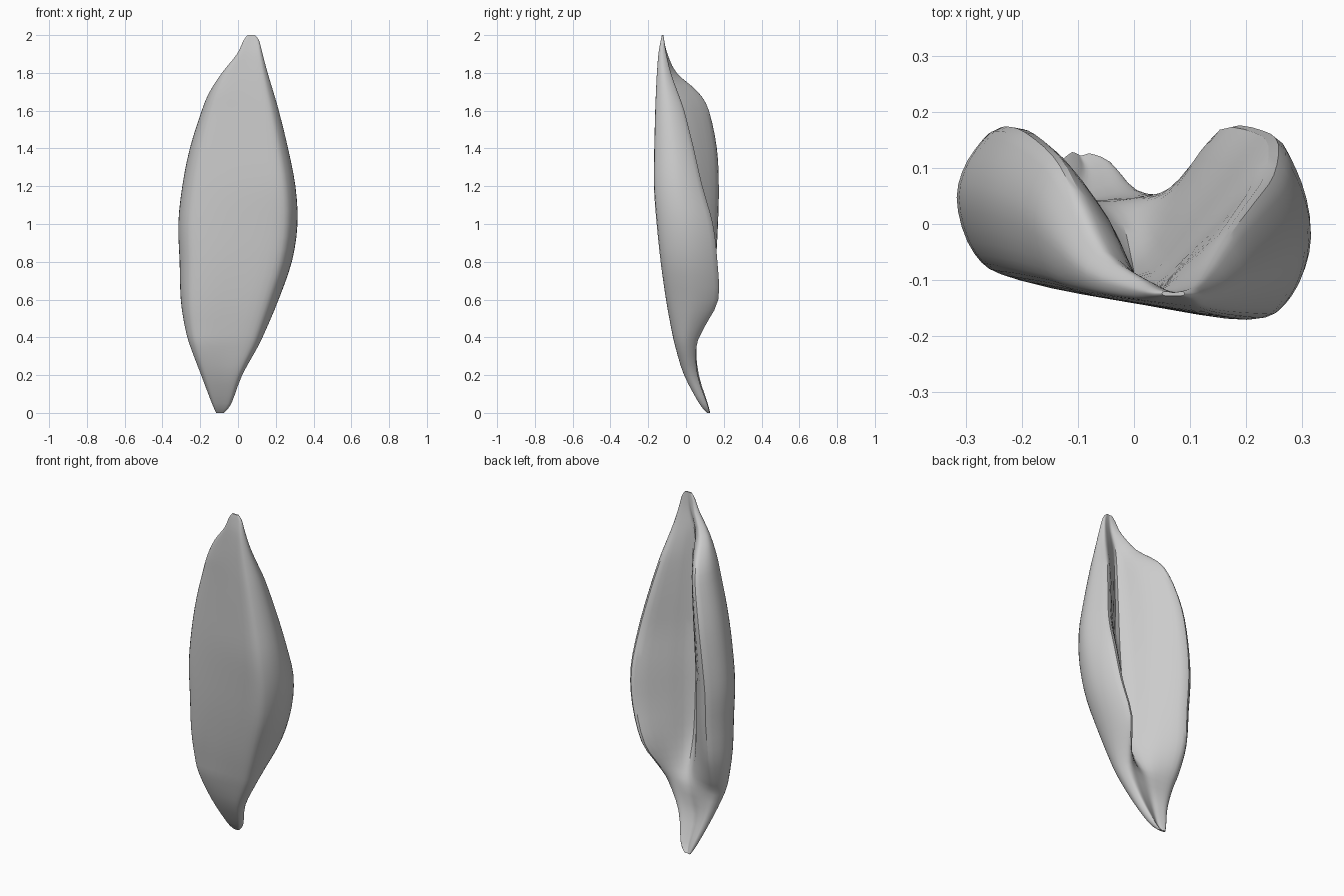
import bpy, bmesh

if "Cube" in bpy.data.objects:
    bpy.data.objects.remove(bpy.data.objects["Cube"])

# Stations up the pod: z, left x, right x, front-left y, front-right y,
# left crest y, right crest y, groove x, groove y
ROWS = [
    (0.00, -.115, -.075, .115, .112, .128, .126, -.095, .122),
    (0.05, -.138, -.035, .075, .070, .115, .112, -.085, .095),
    (0.20, -.195, .022, .000, -.010, .068, .062, -.090, .045),
    (0.35, -.252, .105, -.048, -.056, .055, .055, -.050, .040),
    (0.45, -.280, .152, -.062, -.078, .090, .095, -.020, .000),
    (0.60, -.303, .215, -.078, -.105, .135, .168, -.005, -.060),
    (0.80, -.309, .285, -.092, -.134, .155, .163, .000, -.085),
    (1.00, -.316, .315, -.098, -.155, .166, .140, .005, -.095),
    (1.20, -.295, .304, -.103, -.170, .170, .085, .010, -.105),
    (1.40, -.255, .265, -.107, -.168, .160, .040, .015, -.109),
    (1.60, -.192, .216, -.115, -.163, .118, -.010, .020, -.114),
    (1.70, -.150, .187, -.122, -.159, .060, -.045, .022, -.117),
    (1.80, -.085, .157, -.129, -.154, -.050, -.080, .030, -.119),
    (1.90, -.005, .130, -.136, -.146, -.098, -.104, .060, -.120),
    (1.97, .028, .112, -.132, -.134, -.115, -.115, .070, -.121),
    (2.00, .050, .090, -.128, -.128, -.120, -.120, .070, -.122),
]


def spline(a, b, c, d, t):
    """Catmull-Rom blend of four tuples."""
    return tuple(q + .5 * t * (r - p + t * (2*p - 5*q + 4*r - s + t * (3*(q - r) + s - p)))
                 for p, q, r, s in zip(a, b, c, d))


def mix(a, b, t):
    return a + (b - a) * t


def section(row, steps=4):
    """Kidney-shaped ring: two rolled lobes with a groove between them."""
    z, xl, xr, fl, fr, cl, cr, gx, gy = row
    w = xr - xl
    pts = [
        (xl, mix(fl, cl, .55)), (xl + .05 * w, mix(fl, cl, .87)),
        (xl + .15 * w, cl),
        (mix(xl, gx, .68), mix(gy, cl, .55)), (gx, gy),
        (mix(xr, gx, .62), mix(gy, cr, .45)),
        (xr - .12 * w, cr), (xr - .04 * w, mix(fr, cr, .85)),
        (xr, mix(fr, cr, .48)), (xr - .05 * w, mix(fr, cr, .14)),
        (xr - .16 * w, fr),
        (mix(xl, xr, .52), mix(fl, fr, .6)), (xl + .17 * w, fl),
        (xl + .05 * w, mix(fl, cl, .17)),
    ]
    n = len(pts)
    return [(*spline(pts[i - 1], pts[i], pts[(i + 1) % n], pts[(i + 2) % n], k / steps), z)
            for i in range(n) for k in range(steps)]


# Smooth stations between the given ones
stations = []
last = len(ROWS) - 1
for i in range(last):
    quad = [ROWS[max(0, min(last, i + k))] for k in (-1, 0, 1, 2)]
    stations += [spline(*quad, k / 3) for k in range(3)]
stations.append(ROWS[-1])

# Loft the rings into a closed husk
bm = bmesh.new()
rings = [[bm.verts.new(p) for p in section(s)] for s in stations]
for low, high in zip(rings, rings[1:]):
    for i in range(len(low)):
        bm.faces.new((low[i - 1], low[i], high[i], high[i - 1]))
bm.faces.new(rings[0])
bm.faces.new(rings[-1])
bmesh.ops.recalc_face_normals(bm, faces=bm.faces)

mesh = bpy.data.meshes.new("seed_husk")
bm.to_mesh(mesh)
bm.free()
husk = bpy.data.objects.new("seed_husk", mesh)
bpy.context.collection.objects.link(husk)
bpy.context.view_layer.objects.active = husk
husk.select_set(True)
bpy.ops.object.shade_smooth_by_angle()
